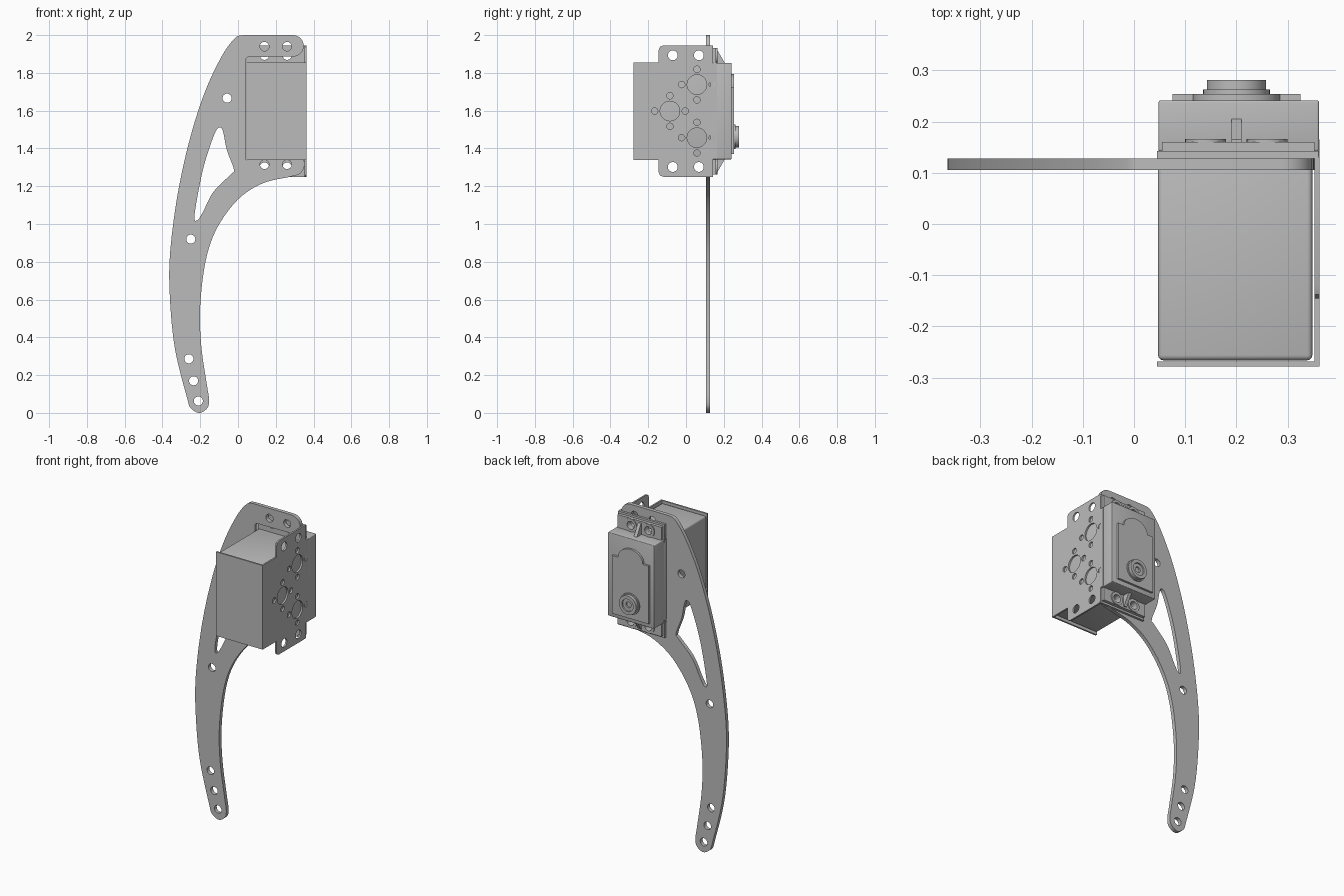
import bpy, bmesh, math
from mathutils import Matrix, Vector

cube = bpy.data.objects.get("Cube")
if cube:
    bpy.data.objects.remove(cube, do_unlink=True)

grey = bpy.data.materials.new("plain grey")
grey.use_nodes = True
grey.diffuse_color = (0.5, 0.5, 0.5, 1)
grey.node_tree.nodes["Principled BSDF"].inputs["Base Color"].default_value = (0.5, 0.5, 0.5, 1)

# Local (u, v, w) axes of plates: XZ plane facing front, YZ plane facing left
FRONT = Matrix(((1, 0, 0), (0, 0, -1), (0, 1, 0))).to_4x4()
SIDE = Matrix(((0, 0, 1), (1, 0, 0), (0, 1, 0))).to_4x4()


def finish(name, bm):
    bmesh.ops.remove_doubles(bm, verts=bm.verts, dist=0.0002)
    bmesh.ops.recalc_face_normals(bm, faces=bm.faces)
    mesh = bpy.data.meshes.new(name)
    bm.to_mesh(mesh)
    bm.free()
    mesh.materials.append(grey)
    obj = bpy.data.objects.new(name, mesh)
    bpy.context.collection.objects.link(obj)
    bpy.ops.object.select_all(action='DESELECT')
    obj.select_set(True)
    bpy.context.view_layer.objects.active = obj
    bpy.ops.object.shade_smooth_by_angle(angle=math.radians(30))
    return obj


def circle(u, v, r, n=32):
    return [(u + r * math.cos(2 * math.pi * i / n), v + r * math.sin(2 * math.pi * i / n))
            for i in range(n)]


def rect(u0, u1, v0, v1):
    return [(u0, v0), (u1, v0), (u1, v1), (u0, v1)]


def smooth(points, closed=False, steps=6):
    """Catmull-Rom curve through the points."""
    p = [Vector(q) for q in points]
    p = [p[-1]] + p + p[:2] if closed else [p[0]] + p + [p[-1]]
    out = []
    for a, b, c, d in zip(p, p[1:], p[2:], p[3:]):
        for i in range(steps):
            t = i / steps
            out.append(tuple(0.5 * (2 * b + (c - a) * t + (2 * a - 5 * b + 4 * c - d) * t * t
                                    + (3 * b - a - 3 * c + d) * t ** 3)))
    return out if closed else out + [tuple(p[-1])]


def plate(name, axes, low, high, loops):
    """Flat plate: first loop is the outline, the others are holes."""
    curve = bpy.data.curves.new(name, 'CURVE')
    curve.dimensions = '2D'
    curve.fill_mode = 'BOTH'
    curve.extrude = (high - low) / 2
    for loop in loops:
        spline = curve.splines.new('POLY')
        spline.points.add(len(loop) - 1)
        for point, (u, v) in zip(spline.points, loop):
            point.co = (u, v, 0, 1)
        spline.use_cyclic_u = True
    temp = bpy.data.objects.new(name + " helper", curve)
    bpy.context.collection.objects.link(temp)
    mesh = bpy.data.meshes.new_from_object(
        temp.evaluated_get(bpy.context.evaluated_depsgraph_get()))
    bm = bmesh.new()
    bm.from_mesh(mesh)
    bpy.data.objects.remove(temp)
    bpy.data.curves.remove(curve)
    bpy.data.meshes.remove(mesh)
    normal = axes.to_3x3() @ Vector((0, 0, 1))
    shift = Vector([abs(c) for c in normal]) * (low + high) / 2
    bm.transform(Matrix.Translation(shift) @ axes)
    return finish(name, bm)


def box(name, x0, x1, y0, y1, z0, z1, bevel=0.0):
    bm = bmesh.new()
    bmesh.ops.create_cube(bm, size=1)
    for v in bm.verts:
        v.co = ((x0 + x1) / 2 + v.co.x * (x1 - x0), (y0 + y1) / 2 + v.co.y * (y1 - y0),
                (z0 + z1) / 2 + v.co.z * (z1 - z0))
    if bevel:
        bmesh.ops.bevel(bm, geom=bm.edges[:], offset=bevel, segments=3, profile=0.5,
                        affect='EDGES')
    return finish(name, bm)


# Curved arm: spline sides, rounded tip, and an open slot around the motor
arm = smooth([(0.03, 2), (-0.015, 1.985), (-0.085, 1.89), (-0.175, 1.7), (-0.255, 1.45),
              (-0.32, 1.155), (-0.36, 0.84), (-0.36, 0.6), (-0.333, 0.335), (-0.27, 0.08),
              (-0.25, 0.025), (-0.205, 0), (-0.163, 0.025), (-0.153, 0.07), (-0.165, 0.15),
              (-0.195, 0.36), (-0.2, 0.57), (-0.17, 0.81), (-0.11, 0.98), (0, 1.13),
              (0.13, 1.215), (0.275, 1.25), (0.325, 1.265), (0.35, 1.3), (0.35, 1.34)])
arm += [(0.042, 1.34), (0.042, 1.875), (0.052, 1.885)]
arm += [(0.29 + 0.058 * math.cos(a), 1.943 + 0.057 * math.sin(a))
        for a in [math.radians(d) for d in range(-90, 91, 10)]]
window = smooth([(-0.095, 1.512), (-0.078, 1.485), (-0.06, 1.395), (-0.022, 1.29),
                 (-0.038, 1.263), (-0.13, 1.17), (-0.185, 1.065), (-0.215, 1.02),
                 (-0.23, 1.05), (-0.185, 1.29), (-0.125, 1.475)], closed=True)
arm_holes = [(-0.058, 1.666), (-0.25, 0.92), (-0.26, 0.286), (-0.235, 0.17), (-0.21, 0.063)]
screws = [(x, z) for x in (0.14, 0.26) for z in (1.315, 1.94)]
plate("arm", FRONT, 0.105, 0.128,
      [arm, window] + [circle(u, v, 0.024) for u, v in arm_holes + screws])

# Bracket: side plate with three patterns of mounting holes
side = [(-0.278, 1.34), (-0.145, 1.34), (-0.145, 1.275), (-0.138, 1.257), (-0.12, 1.25),
        (0.13, 1.25), (0.142, 1.262), (0.142, 1.345), (0.165, 1.345)]
side += [(u, 3.195 - v) for u, v in reversed(side)]
holes = [circle(u, v, 0.026) for u in (-0.07, 0.068) for v in (1.302, 1.893)]
for u, v in [(0.058, 1.738), (-0.085, 1.598), (0.058, 1.457)]:
    holes.append(circle(u, v, 0.052))
    for du, dv in [(0.081, 0), (-0.081, 0), (0, 0.081), (0, -0.081)]:
        holes.append(circle(u + du, v + dv, 0.017, 20))
plate("bracket_side", SIDE, 0.352, 0.362, [side] + holes)

# Bracket: front cover and back frame
box("bracket_front", 0.045, 0.362, -0.278, -0.268, 1.34, 1.855)
plate("bracket_back", FRONT, 0.128, 0.142,
      [rect(0.045, 0.36, 1.25, 1.945), rect(0.06, 0.34, 1.36, 1.835)]
      + [circle(x, z, 0.024) for x in (0.14, 0.26) for z in (1.302, 1.893)])

# Motor: rear body and wider front case
box("motor_body", 0.047, 0.348, -0.266, 0.15, 1.352, 1.843, 0.01)
box("motor_case", 0.048, 0.361, 0.142, 0.241, 1.342, 1.853, 0.004)

# Motor ears with raised screw rings and a gusset rib, at both ends
for name, sign in (("top", 1), ("bottom", -1)):
    def z(h):
        return 1.5975 + sign * h
    rims = [circle(x, z(0.295), 0.024) for x in (0.14, 0.26)]
    low, high = sorted((z(0.25), z(0.335)))
    plate(name + "_motor_ear", FRONT, 0.142, 0.16, [rect(0.055, 0.352, low, high)] + rims)
    for label, x in (("right", 0.14), ("left", 0.26)):
        plate(f"{name}_{label}_screw_ring", FRONT, 0.15, 0.166,
              [circle(x, z(0.295), 0.04), circle(x, z(0.295), 0.024)])
    plate(name + "_rib", SIDE, 0.19, 0.21,
          [[(0.15, z(0.25)), (0.208, z(0.25)), (0.165, z(0.325)), (0.15, z(0.325))]])

# Cover panel with an arched top
panel = [(0.075, 1.37), (0.325, 1.37), (0.325, 1.725), (0.285, 1.725)]
panel += [(0.2 + 0.085 * math.cos(a), 1.725 + 0.07 * math.sin(a))
          for a in [math.pi * i / 16 for i in range(1, 16)]]
panel += [(0.115, 1.725), (0.075, 1.725)]
plate("cover_panel", FRONT, 0.238, 0.254, [panel])

# Output hub: collar, drum with a recess, and a hollow centre boss
hub = (0.2, 1.462)
plate("hub_collar", FRONT, 0.25, 0.262, [circle(*hub, 0.065, 48)])
plate("hub_drum", FRONT, 0.26, 0.281, [circle(*hub, 0.058, 48), circle(*hub, 0.038, 48)])
plate("hub_boss", FRONT, 0.26, 0.272, [circle(*hub, 0.039, 48), circle(*hub, 0.018, 24)])
